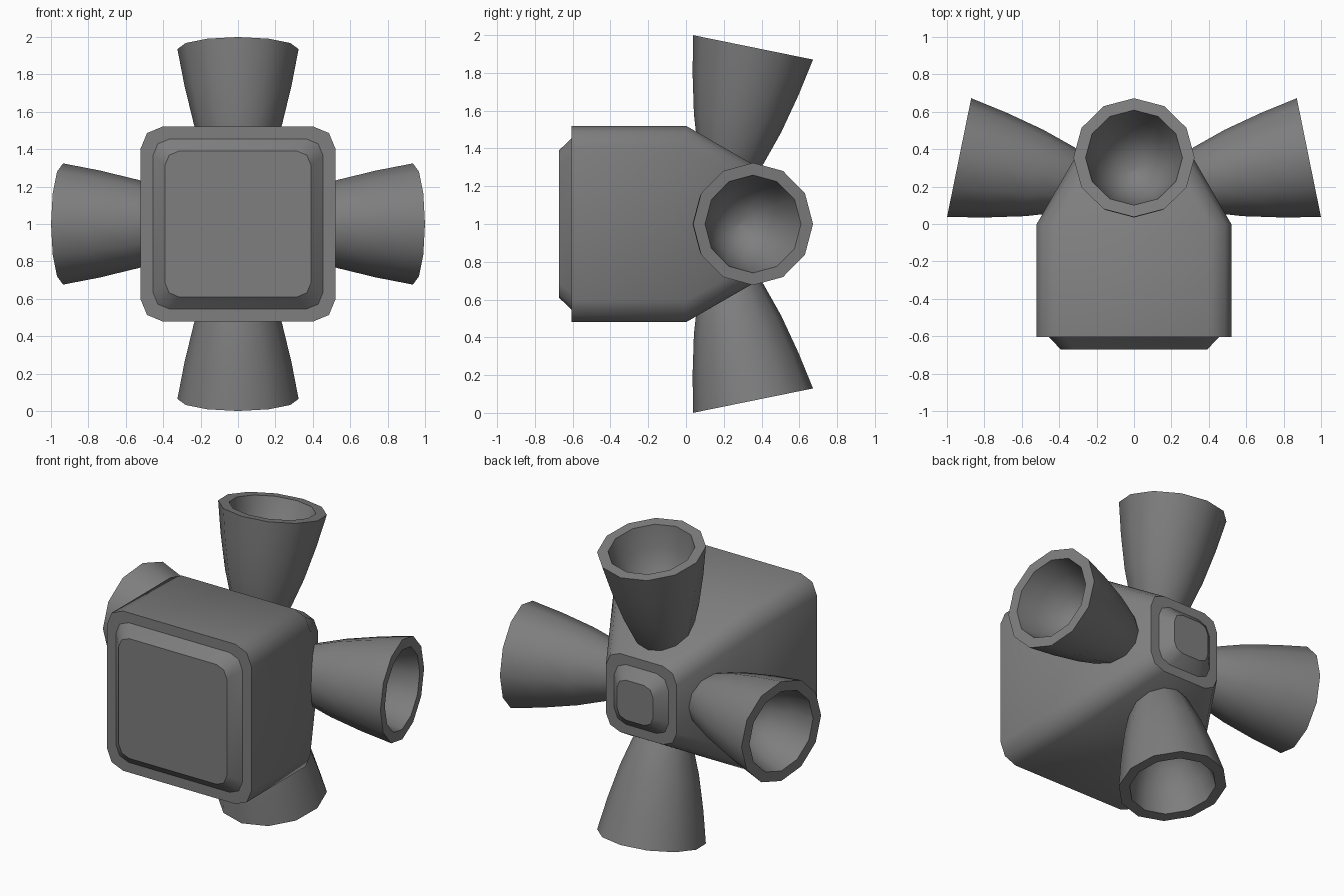
import bpy, bmesh, math
from mathutils import Matrix, Vector

if "Cube" in bpy.data.objects:
    bpy.data.objects.remove(bpy.data.objects["Cube"])

grey = bpy.data.materials.new("thruster grey")
grey.diffuse_color = (0.21, 0.21, 0.21, 1)
grey.use_nodes = True
grey.node_tree.nodes["Principled BSDF"].inputs["Base Color"].default_value = grey.diffuse_color


def loft(name, rings, sharp, matrix, cap_end=True):
    """Skin a list of equal-length point rings; rings listed in sharp get hard edges."""
    bm = bmesh.new()
    loops = [[bm.verts.new(p) for p in ring] for ring in rings]
    n = len(loops[0])
    for a, b in zip(loops, loops[1:]):
        for i in range(n):
            j = (i + 1) % n
            bm.faces.new((a[i], a[j], b[j], b[i]))
    bm.faces.new(loops[0])
    if cap_end:
        bm.faces.new(loops[-1])
    bmesh.ops.recalc_face_normals(bm, faces=bm.faces)
    for f in bm.faces:
        f.smooth = True
    for k in sharp:
        for i in range(n):
            bm.edges.get((loops[k][i], loops[k][(i + 1) % n])).smooth = False
    bm.transform(matrix)
    me = bpy.data.meshes.new(name)
    bm.to_mesh(me)
    bm.free()
    me.materials.append(grey)
    ob = bpy.data.objects.new(name, me)
    bpy.context.collection.objects.link(ob)
    return ob


def rounded_square(y, h, r):
    """Square of half size h in the XZ plane, corners rounded in two segments."""
    pts = []
    for q in range(4):
        c = Vector((h - r, 0, h - r))
        for k in range(3):
            a = math.radians(45 * k)
            p = c + Vector((r * math.cos(a), 0, r * math.sin(a)))
            pts.append(Matrix.Rotation(-math.pi / 2 * q, 4, 'Y') @ p + Vector((0, y, 0)))
    return pts


def circle(z, r, n=12):
    return [Vector((r * math.cos(2 * math.pi * i / n), r * math.sin(2 * math.pi * i / n), z))
            for i in range(n)]


CENTRE = Matrix.Translation((0, 0, 1.0))

# Housing: box with tapered back and a raised bevelled panel at each end
sections = [(-0.672, 0.39, 0.075), (-0.605, 0.455, 0.09), (-0.605, 0.52, 0.115),
            (0.0, 0.52, 0.115), (0.46, 0.255, 0.10), (0.46, 0.195, 0.085), (0.525, 0.13, 0.065)]
loft("housing", [rounded_square(*s) for s in sections], [0, 1, 2, 4, 5, 6], CENTRE)

# Four bell nozzles, leaning backwards, spaced round the Y axis
profile = [(-0.78, 0.09), (-0.59, 0.178), (-0.41, 0.236), (-0.2, 0.286), (0, 0.324),
           (0, 0.259), (-0.14, 0.225), (-0.26, 0.165), (-0.33, 0.085), (-0.35, 0.005)]
tilt = Matrix.Translation((0, 0.355, 0.935)) @ Matrix.Rotation(math.radians(-11.5), 4, 'X')
for k, side in enumerate(("top", "right", "bottom", "left")):
    spin = Matrix.Rotation(math.pi / 2 * k, 4, 'Y')
    loft(side + "_nozzle", [circle(*p) for p in profile], [0, 4, 5], CENTRE @ spin @ tilt)
